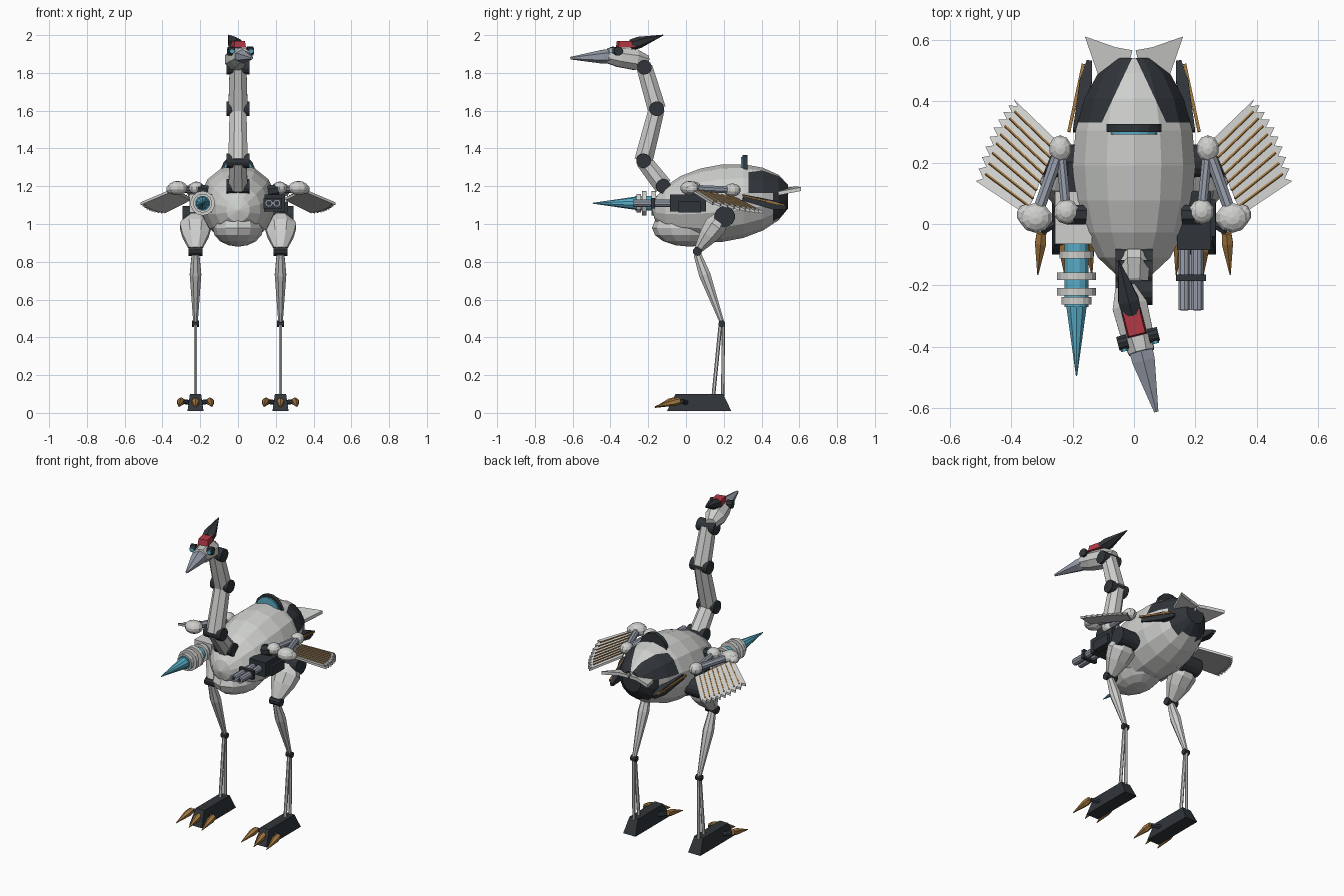
import bpy, bmesh, math
from mathutils import Vector, Matrix

if "Cube" in bpy.data.objects:
    bpy.data.objects.remove(bpy.data.objects["Cube"])


def material(name, rgb):
    m = bpy.data.materials.new(name)
    m.use_nodes = True
    m.diffuse_color = (*rgb, 1)
    m.node_tree.nodes["Principled BSDF"].inputs["Base Color"].default_value = (*rgb, 1)
    return m


WHITE = material("pale grey", (0.62, 0.63, 0.61))
DARK = material("charcoal", (0.03, 0.036, 0.042))
STEEL = material("blue steel", (0.31, 0.34, 0.41))
BLUE = material("cyan", (0.1, 0.42, 0.58))
GOLD = material("bronze", (0.35, 0.18, 0.05))
RED = material("red", (0.45, 0.04, 0.06))


def finish(name, bm, *mats):
    bmesh.ops.recalc_face_normals(bm, faces=bm.faces)
    me = bpy.data.meshes.new(name)
    bm.to_mesh(me)
    bm.free()
    for m in mats:
        me.materials.append(m)
    ob = bpy.data.objects.new(name, me)
    bpy.context.collection.objects.link(ob)
    return ob


def loft(name, a, b, rings, mat, sides=8, squash=1.0):
    """Rings of (fraction, radius) along the line a to b; squash scales the second axis."""
    a, b = Vector(a), Vector(b)
    w = (b - a).normalized()
    ref = Vector((0, 1, 0)) if abs(w.x) > 0.8 else Vector((1, 0, 0))
    u = (ref - w * ref.dot(w)).normalized()
    v = w.cross(u) * squash
    bm = bmesh.new()
    loops = []
    for t, r in rings:
        angles = [math.tau * (i + 0.5) / sides for i in range(sides)]
        loops.append([bm.verts.new(a.lerp(b, t) + (u * math.cos(k) + v * math.sin(k)) * r) for k in angles])
    for p, q in zip(loops, loops[1:]):
        for i in range(sides):
            j = (i + 1) % sides
            bm.faces.new((p[i], p[j], q[j], q[i]))
    bm.faces.new(loops[0])
    bm.faces.new(loops[-1])
    return finish(name, bm, mat)


def rod(name, a, b, r, mat, sides=8, r2=None):
    return loft(name, a, b, [(0, r), (1, r if r2 is None else r2)], mat, sides)


def ball(name, centre, radii, mat, seg=10, rings=7):
    bm = bmesh.new()
    bmesh.ops.create_uvsphere(bm, u_segments=seg, v_segments=rings, radius=1)
    bm.transform(Matrix.Translation(centre) @ Matrix.Diagonal((*radii, 1)))
    return finish(name, bm, mat)


def box(name, centre, size, mat, top=(1, 1)):
    bm = bmesh.new()
    bmesh.ops.create_cube(bm, size=1)
    for v in bm.verts:
        if v.co.z > 0:
            v.co.x *= top[0]
            v.co.y *= top[1]
    bm.transform(Matrix.Translation(centre) @ Matrix.Diagonal((*size, 1)))
    return finish(name, bm, mat)


def plate(name, outline, thick, mat):
    bm = bmesh.new()
    f = bm.faces.new([bm.verts.new(p) for p in outline])
    ext = bmesh.ops.extrude_face_region(bm, geom=[f])["geom"]
    bmesh.ops.translate(bm, verts=[g for g in ext if isinstance(g, bmesh.types.BMVert)], vec=(0, 0, -thick))
    return finish(name, bm, mat)


# Egg-shaped body with dark rear panels cut into it
bm = bmesh.new()
bmesh.ops.create_uvsphere(bm, u_segments=14, v_segments=10, radius=1)
bm.transform(Matrix.Translation((0, 0.19, 1.11)) @ Matrix.Diagonal((0.205, 0.37, 0.205, 1)) @ Matrix.Rotation(math.pi / 2, 4, "X"))
for v in bm.verts:
    v.co.z += 0.1 * (v.co.y - 0.19)
    v.co.y = min(v.co.y, 0.54)
cuts = [((0, 0.33, 0), (0, 1, 0)), ((0, 0.46, 0), (0, 1, 0)), ((0, 0, 1.165), (0, 0, 1)),
        ((0.105, 0.33, 0), (0.17, 0.08, 0)), ((-0.105, 0.33, 0), (-0.17, 0.08, 0))]
for co, no in cuts:
    bmesh.ops.bisect_plane(bm, geom=bm.verts[:] + bm.edges[:] + bm.faces[:], plane_co=co, plane_no=no)
for f in bm.faces:
    c = f.calc_center_median()
    outer = abs(c.x) > 0.105 - 0.47 * (c.y - 0.33)
    upper = c.y > 0.33 and c.z > 1.165 and outer
    rear = c.y > 0.46 and 1.03 < c.z < 1.165
    f.material_index = int(upper or rear)
finish("body", bm, WHITE, DARK)
ball("breast", (0, 0.02, 0.98), (0.135, 0.2, 0.1), WHITE, 12, 8)

# Round sensor standing on the back
rod("back_sensor", (0, 0.325, 1.275), (0, 0.3, 1.275), 0.092, DARK, 16)
rod("back_sensor_lens", (0, 0.3, 1.275), (0, 0.291, 1.275), 0.08, BLUE, 16)

# Neck of three angular segments with disc joints
joints = [(-0.12, 1.2), (-0.225, 1.335), (-0.155, 1.61), (-0.22, 1.83)]
for i, (p, q) in enumerate(zip(joints, joints[1:])):
    loft(f"neck_segment_{i}", (0, *p), (0, *q), [(0, 0.055), (0.5, 0.052), (1, 0.048)], WHITE, 8, 0.95)
for i, (y, z) in enumerate(joints):
    rod(f"neck_joint_{i}", (-0.06, y, z), (0.06, y, z), 0.039, DARK, 14)

# Head, built facing forward then turned slightly to its left
turn = Matrix.Translation((0, -0.32, 0)) @ Matrix.Rotation(math.radians(14), 4, "Z")
head = [
    loft("head", (0, 0.12, 1.86), (0, -0.1, 1.892), [(0, 0.035), (0.3, 0.062), (0.7, 0.058), (1, 0.045)], WHITE, 8, 0.95),
    loft("beak", (0, -0.07, 1.888), (0, -0.3, 1.878), [(0, 0.045), (0.25, 0.043), (1, 0.008)], STEEL, 6, 0.85),
    box("red_cap", (0, 0.0, 1.952), (0.065, 0.09, 0.035), RED, (0.85, 0.9)),
    loft("crest", (0, 0.03, 1.948), (0, 0.205, 2.0), [(0, 0.036), (0.25, 0.039), (1, 0.003)], DARK, 6, 0.8),
]
for s, side in ((1, "left"), (-1, "right")):
    head.append(rod(f"{side}_eye_housing", (s * 0.035, -0.055, 1.915), (s * 0.068, -0.055, 1.915), 0.024, DARK, 10))
    head.append(rod(f"{side}_eye", (s * 0.052, -0.07, 1.915), (s * 0.052, -0.084, 1.915), 0.013, BLUE, 8))
for ob in head:
    ob.data.transform(turn)


def wing_point(s, x, y, lift=0.0):
    return Vector((s * x, y, 1.276 - 0.235 * x - 0.286 * y + lift))


for s, side in ((1, "left"), (-1, "right")):
    x = s * 0.225
    # Leg
    rod(f"{side}_hip_joint", (s * 0.17, 0.205, 1.04), (s * 0.295, 0.205, 1.04), 0.055, DARK, 14)
    loft(f"{side}_thigh", (x, 0.2, 1.05), (x, 0.065, 0.865), [(0, 0.05), (0.32, 0.09), (0.6, 0.075), (1, 0.034)], WHITE, 8, 0.72)
    rod(f"{side}_knee", (x - 0.036, 0.06, 0.855), (x + 0.036, 0.06, 0.855), 0.024, DARK, 10)
    loft(f"{side}_shin", (x, 0.06, 0.84), (x, 0.19, 0.48), [(0, 0.022), (0.3, 0.033), (1, 0.013)], WHITE, 8)
    rod(f"{side}_ankle", (x - 0.018, 0.19, 0.472), (x + 0.018, 0.19, 0.472), 0.018, DARK, 10)
    rod(f"{side}_front_shank", (x, 0.182, 0.465), (x, 0.145, 0.09), 0.01, WHITE, 6)
    rod(f"{side}_rear_shank", (x, 0.197, 0.465), (x, 0.195, 0.09), 0.009, WHITE, 6)
    # Foot and claws
    box(f"{side}_foot", (x, 0.07, 0.055), (0.085, 0.34, 0.09), DARK, (0.7, 0.74))
    for k in (-1, 0, 1):
        ahead = -0.03 if k == 0 else 0
        loft(f"{side}_claw_{k + 1}", (x + k * 0.076, -0.03 + ahead, 0.065), (x + k * 0.088, -0.165, 0.028 + 0.005 * abs(k)),
             [(0, 0.018), (0.25, 0.021), (1, 0.002)], GOLD, 6)
        if k:
            rod(f"{side}_claw_root_{k + 1}", (x, 0.02, 0.05), (x + k * 0.076, -0.025, 0.062), 0.013, DARK, 6)

    # Wing arm
    shoulder, elbow, wrist = Vector((s * 0.22, 0.04, 1.19)), wing_point(s, 0.24, 0.245, 0.03), wing_point(s, 0.32, 0.02, -0.005)
    ball(f"{side}_shoulder", shoulder, (0.042, 0.042, 0.035), WHITE)
    rod(f"{side}_shoulder_collar", (s * 0.16, 0.03, 1.17), (s * 0.215, 0.03, 1.18), 0.035, DARK)
    ball(f"{side}_elbow", elbow, (0.038, 0.045, 0.035), WHITE)
    ball(f"{side}_wrist", wrist, (0.055, 0.05, 0.038), WHITE)
    ball(f"{side}_wing_tip", wing_point(s, 0.352, 0.03), (0.03, 0.035, 0.025), WHITE)
    rod(f"{side}_upper_arm", shoulder, elbow, 0.017, STEEL)
    rod(f"{side}_forearm", elbow, wrist, 0.02, STEEL)
    # Toothed feather fan with bronze quills
    n, tips, roots = 10, [], []
    for i in range(n):
        t = i / (n - 1)
        tx = (1 - t) ** 2 * 0.39 + 2 * t * (1 - t) * 0.475 + t * t * 0.515
        ty = (1 - t) ** 2 * 0.405 + 2 * t * (1 - t) * 0.325 + t * t * 0.14
        tips.append((tx, ty))
        roots.append((0.25 + 0.1 * t, 0.27 - 0.24 * t))
    outline = [roots[0]]
    for i in range(n):
        outline.append(tips[i])
        if i < n - 1:
            mx, my = (tips[i][0] + tips[i + 1][0]) / 2, (tips[i][1] + tips[i + 1][1]) / 2
            outline.append((mx - 0.02, my - 0.012))
    outline.append(roots[-1])
    plate(f"{side}_feather_fan", [wing_point(s, *p) for p in outline], 0.014, WHITE)
    for i in range(1, n - 1):
        a, b = wing_point(s, *roots[i], 0.002), wing_point(s, *tips[i], 0.002)
        rod(f"{side}_quill_{i}", a, a.lerp(b, 0.86), 0.0045, GOLD, 4)
    # Slim fin along the rear flank and a tail feather
    loft(f"{side}_flank_fin", (s * 0.185, 0.3, 1.14), (s * 0.145, 0.53, 1.085), [(0, 0.02), (0.7, 0.028), (1, 0.012)], DARK, 4, 1.2)
    rod(f"{side}_flank_quill", (s * 0.212, 0.3, 1.15), (s * 0.165, 0.52, 1.1), 0.007, GOLD, 4)
    plate(f"{side}_tail_feather", [(s * 0.03, 0.47, 1.2), (s * 0.005, 0.565, 1.195), (s * 0.06, 0.575, 1.2),
                                   (s * 0.16, 0.61, 1.195), (s * 0.115, 0.48, 1.17)], 0.02, WHITE)

# Ringed cone cannon on the right
cx, cz = -0.187, 1.11
box("cannon_mount", (cx - 0.01, 0.02, cz), (0.12, 0.17, 0.1), WHITE)
rod("cannon_rear", (cx - 0.01, 0.1, cz), (cx - 0.01, 0.2, cz), 0.045, DARK)
rod("cannon_core", (cx, -0.04, cz), (cx, -0.27, cz), 0.04, BLUE, 12)
for i, (y, r) in enumerate(((-0.1, 0.056), (-0.17, 0.065), (-0.22, 0.065), (-0.25, 0.05))):
    rod(f"cannon_ring_{i}", (cx, y + 0.012, cz), (cx, y - 0.012, cz), r, WHITE, 14)
rod("cannon_spike", (cx, -0.26, cz), (cx, -0.495, cz), 0.036, BLUE, 10, 0.002)

# Twin-barrel gun on the left
box("gun_housing", (0.195, 0.01, 1.11), (0.11, 0.19, 0.09), DARK)
box("gun_side_pod", (0.245, 0.02, 1.09), (0.04, 0.12, 0.06), DARK)
box("gun_collar", (0.185, -0.175, 1.11), (0.098, 0.022, 0.055), DARK)
for i, bx in enumerate((0.164, 0.206)):
    rod(f"gun_barrel_{i}", (bx, -0.07, 1.11), (bx, -0.28, 1.11), 0.021, STEEL, 10)
    rod(f"gun_bore_{i}", (bx, -0.279, 1.11), (bx, -0.281, 1.11), 0.013, DARK, 10)
